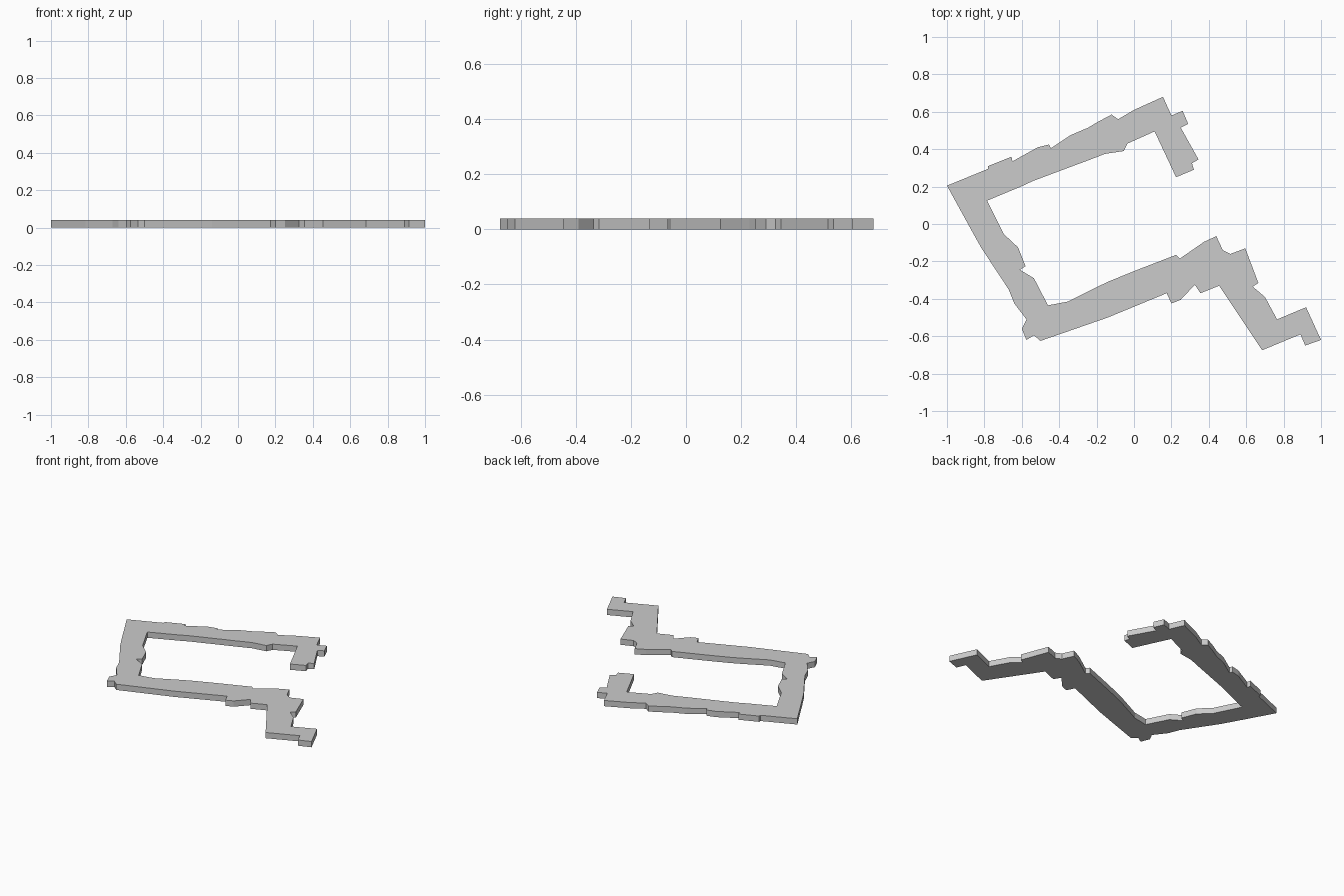
import bpy, bmesh

HEIGHT = 0.04

# North wing: outer edge, end stub, then inner edge
north_outer = [(-1, .205), (-.78, .295), (-.78, .31), (-.655, .36), (-.65, .335),
               (-.515, .41), (-.455, .425), (-.445, .405), (-.34, .475), (-.245, .515),
               (-.195, .545), (-.12, .585), (-.085, .56), (0, .61), (.155, .68)]
north_stub = [(.2, .58), (.26, .605), (.29, .535), (.25, .515), (.345, .345),
              (.31, .325), (.32, .29), (.225, .25), (.11, .495)]
north_inner = [(-.035, .43), (-.055, .39), (-.155, .375), (-.245, .34),
               (-.34, .305), (-.54, .23), (-.605, .2), (-.785, .125)]

# West wing, courtyard side
west_inner = [(-.695, -.055), (-.62, -.125), (-.58, -.225), (-.61, -.245),
              (-.535, -.29), (-.46, -.435)]

# South wing: courtyard side, stepped east end, then outer edge
south_inner = [(-.355, -.415), (-.205, -.34), (-.13, -.305), (.005, -.25),
               (.225, -.165), (.245, -.185), (.375, -.095), (.44, -.065)]
east_steps = [(.475, -.14), (.515, -.16), (.595, -.13), (.665, -.315), (.635, -.335),
              (.7, -.39), (.765, -.51), (.92, -.445), (1, -.62), (.915, -.65),
              (.89, -.59), (.685, -.675), (.455, -.33)]
south_outer = [(.355, -.37), (.325, -.325), (.25, -.405), (.2, -.425), (.175, -.37),
               (-.14, -.5), (-.5, -.625)]

# West wing, outer side with the small corner spur
west_outer = [(-.535, -.595), (-.575, -.62), (-.6, -.56), (-.575, -.51),
              (-.64, -.425), (-.67, -.35), (-.815, -.13), (-.86, -.05)]

outline = (north_outer + north_stub + north_inner + west_inner
           + south_inner + east_steps + south_outer + west_outer)

# Extrude the floor plan into a flat-topped block
bm = bmesh.new()
base = bm.faces.new([bm.verts.new((x, y, 0)) for x, y in outline])
top = bmesh.ops.extrude_face_region(bm, geom=[base], use_keep_orig=True)["geom"]
bmesh.ops.translate(bm, vec=(0, 0, HEIGHT),
                    verts=[g for g in top if isinstance(g, bmesh.types.BMVert)])
bmesh.ops.triangulate(bm, faces=[f for f in bm.faces if len(f.verts) > 4])
bmesh.ops.recalc_face_normals(bm, faces=bm.faces)

mesh = bpy.data.meshes.new("courtyard_building")
bm.to_mesh(mesh)
bm.free()
bpy.context.collection.objects.link(bpy.data.objects.new("courtyard_building", mesh))
